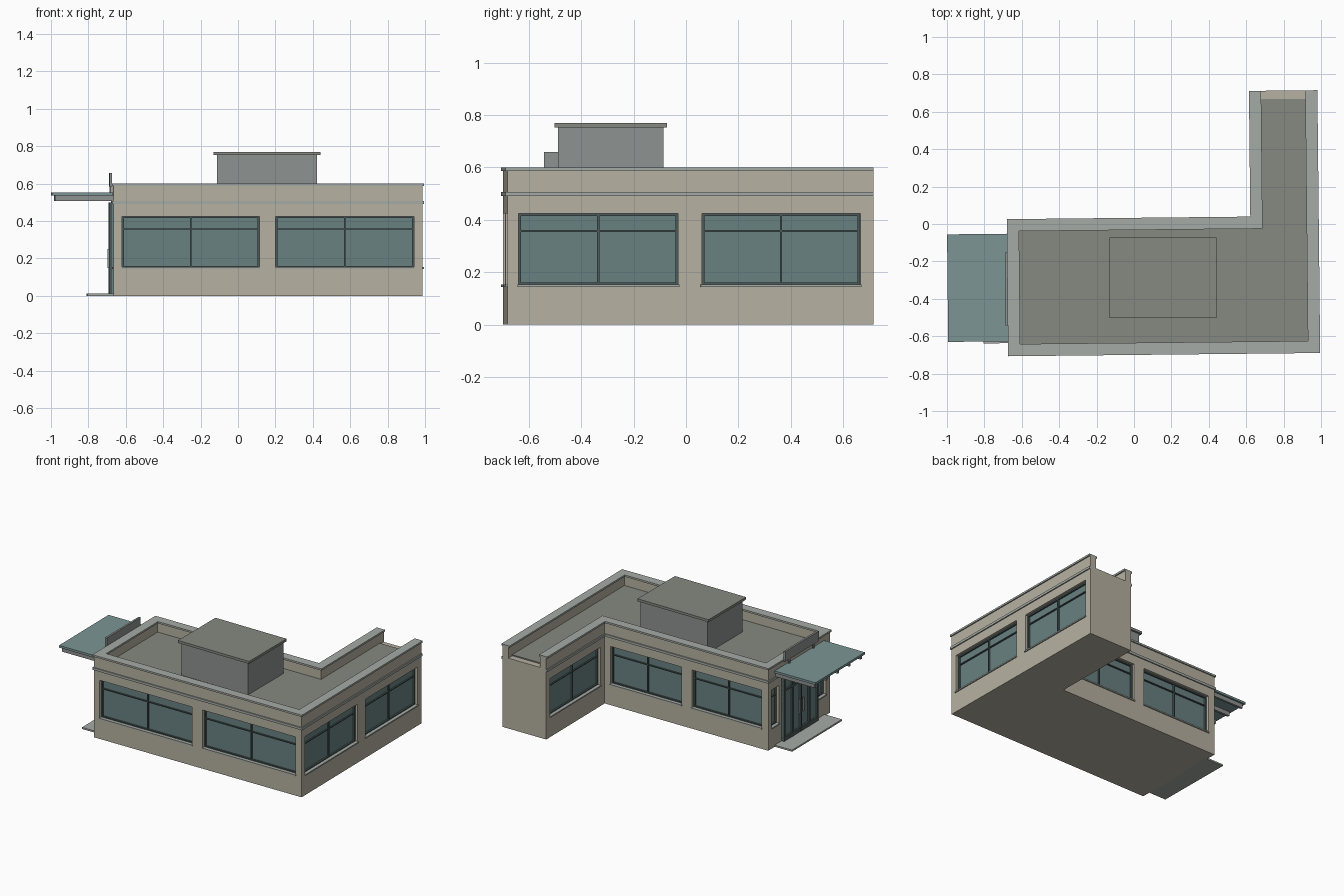
import bpy, bmesh
from math import radians

if "Cube" in bpy.data.objects:
    bpy.data.objects.remove(bpy.data.objects["Cube"])

TURN = radians(0.6)  # the building sits very slightly rotated


def mat(name, *rgb):
    m = bpy.data.materials.new(name)
    m.diffuse_color = (*rgb, 1)
    m.use_nodes = True
    m.node_tree.nodes["Principled BSDF"].inputs["Base Color"].default_value = m.diffuse_color
    return m


WALL = mat("stucco", 0.47, 0.44, 0.36)
TRIM = mat("trim", 0.38, 0.41, 0.38)
GLASS = mat("glass", 0.14, 0.22, 0.22)
FRAME = mat("dark_frame", 0.07, 0.10, 0.10)
ROOF = mat("roofing", 0.24, 0.25, 0.22)
METAL = mat("metal", 0.27, 0.29, 0.28)
CANOPY = mat("canopy_glass", 0.20, 0.30, 0.30)


def finish(name, bm, material, turn=TURN):
    bmesh.ops.recalc_face_normals(bm, faces=bm.faces)
    me = bpy.data.meshes.new(name)
    bm.to_mesh(me)
    bm.free()
    if material:
        me.materials.append(material)
    ob = bpy.data.objects.new(name, me)
    ob.rotation_euler.z = turn
    bpy.context.collection.objects.link(ob)
    return ob


def add_box(bm, x0, x1, y0, y1, z0, z1):
    vs = bmesh.ops.create_cube(bm, size=1)["verts"]
    for v in vs:
        v.co = ((x0 + x1) / 2 + v.co.x * abs(x1 - x0),
                (y0 + y1) / 2 + v.co.y * abs(y1 - y0),
                (z0 + z1) / 2 + v.co.z * abs(z1 - z0))


def boxes(name, material, items, turn=TURN):
    bm = bmesh.new()
    for b in items:
        add_box(bm, *b)
    return finish(name, bm, material, turn)


# Outer wall corners, open at the far end of the wing
PATH = [(0.63, 0.705), (0.63, 0.025), (-0.672, 0.025),
        (-0.672, -0.692), (0.98, -0.692), (0.98, 0.705)]


def offset(d):
    sgn = lambda t: (t > 1e-6) - (t < -1e-6)
    normals = [(sgn(b[1] - a[1]), -sgn(b[0] - a[0])) for a, b in zip(PATH, PATH[1:])]
    out = []
    for i, (x, y) in enumerate(PATH):
        near = normals[max(i - 1, 0):i + 1]
        out.append((x + d * sum(n[0] for n in near), y + d * sum(n[1] for n in near)))
    return out


def prism(name, pts, z0, z1, material):
    bm = bmesh.new()
    f = bm.faces.new([bm.verts.new((x, y, z0)) for x, y in pts])
    r = bmesh.ops.extrude_face_region(bm, geom=[f], use_keep_orig=True)
    for v in r["geom"]:
        if isinstance(v, bmesh.types.BMVert):
            v.co.z = z1
    return finish(name, bm, material)


def band(name, outer, inner, z0, z1, material):
    prism(name, offset(outer) + offset(inner)[::-1], z0, z1, material)


# Walls, roof deck and bands
body = prism("walls", PATH, 0, 0.51, WALL)
deck = [(x, min(y, 0.66)) for x, y in offset(-0.04)]
prism("roof_deck", deck, 0.505, 0.518, ROOF)
band("parapet", 0, -0.048, 0.509, 0.589, WALL)
band("parapet_coping", 0.008, -0.057, 0.587, 0.60, TRIM)
band("cornice_band", 0.008, -0.01, 0.49, 0.507, TRIM)

# Wall planes: axis of the normal, plane coordinate, outward sign
PLANES = {"front": ("y", -0.692, -1), "right": ("x", 0.98, 1), "back": ("y", 0.025, 1),
          "wing": ("x", 0.63, -1), "entry": ("x", -0.672, -1)}


def on_wall(side, u0, u1, d0, d1, z0, z1):
    axis, c, s = PLANES[side]
    a, b = c + s * d0, c + s * d1
    return (u0, u1, a, b, z0, z1) if axis == "y" else (a, b, u0, u1, z0, z1)


# Recessed windows: frame, mullion, transom, sill
Z0, Z1 = 0.15, 0.425
WINDOWS = [("front", -0.627, 0.108), ("front", 0.193, 0.933),
           ("right", -0.65, -0.04), ("right", 0.05, 0.655),
           ("back", -0.62, -0.065), ("back", 0.02, 0.585), ("wing", 0.075, 0.66),
           ("entry", -0.645, -0.56), ("entry", -0.10, -0.015)]
holes = []
for i, (side, a, b) in enumerate(WINDOWS):
    bx = lambda *r: on_wall(side, *r)
    holes.append(bx(a, b, -0.035, 0.03, Z0, Z1))
    boxes(f"window_glass_{i}", GLASS, [bx(a, b, -0.036, -0.03, Z0, Z1)])
    t, m = 0.010, (a + b) / 2
    bars = [bx(a, a + t, -0.034, -0.018, Z0, Z1), bx(b - t, b, -0.034, -0.018, Z0, Z1),
            bx(a, b, -0.034, -0.018, Z0, Z0 + t), bx(a, b, -0.034, -0.018, Z1 - t, Z1),
            bx(a, b, -0.034, -0.020, 0.354, 0.361)]
    if b - a > 0.2:
        bars.append(bx(m - 0.004, m + 0.004, -0.034, -0.019, Z0, Z1))
    boxes(f"window_frame_{i}", FRAME, bars)
    boxes(f"window_sill_{i}", TRIM, [bx(a - 0.004, b + 0.004, -0.034, 0.007, 0.144, 0.153)])

cutter = boxes("window_cutter", None, holes)
cutter.hide_render = True
cutter.hide_viewport = True
cut = body.modifiers.new("window_openings", "BOOLEAN")
cut.object = cutter
cut.operation = "DIFFERENCE"
cut.solver = "EXACT"

# Entrance: glazed doors in a projecting frame
E0, E1 = -0.53, -0.13
boxes("entrance_glass", GLASS, [on_wall("entry", E0, E1, -0.005, 0.008, 0.012, 0.49)])
posts = [on_wall("entry", u - 0.007, u + 0.007, 0, 0.022, 0.012, 0.50)
         for u in [E0 + 0.007 + k * (E1 - E0 - 0.014) / 4 for k in range(5)]]
rails = [on_wall("entry", E0, E1, 0, 0.020, z, z + h)
         for z, h in ((0.012, 0.03), (0.37, 0.014), (0.485, 0.015))]
boxes("entrance_frame", FRAME, posts + rails)
boxes("door_handles", METAL, [on_wall("entry", u - 0.003, u + 0.003, 0.018, 0.03, 0.15, 0.25)
                              for u in (-0.35, -0.31)])
boxes("entrance_step", TRIM, [(-0.81, -0.66, -0.63, -0.05, 0, 0.012)])

# Canopy on rafters with a blank sign board above
boxes("canopy_panel", CANOPY, [(-1.0, -0.675, -0.62, -0.045, 0.536, 0.552)])
boxes("canopy_rafters", METAL, [(-0.985, -0.665, y - 0.008, y + 0.008, 0.506, 0.537)
                                for y in [-0.60 + k * 0.1338 for k in range(5)]])
boxes("sign_board", METAL, [(-0.692, -0.678, -0.535, -0.145, 0.585, 0.658)])
boxes("sign_brackets", METAL, [(-0.689, -0.681, y - 0.006, y + 0.006, 0.55, 0.59)
                               for y in (-0.48, -0.2)])

# Rooftop plant room
boxes("roof_unit", METAL, [(-0.112, 0.423, -0.488, -0.085, 0.515, 0.755)], 0)
boxes("roof_unit_cap", ROOF, [(-0.13, 0.44, -0.502, -0.072, 0.752, 0.77)], 0)
